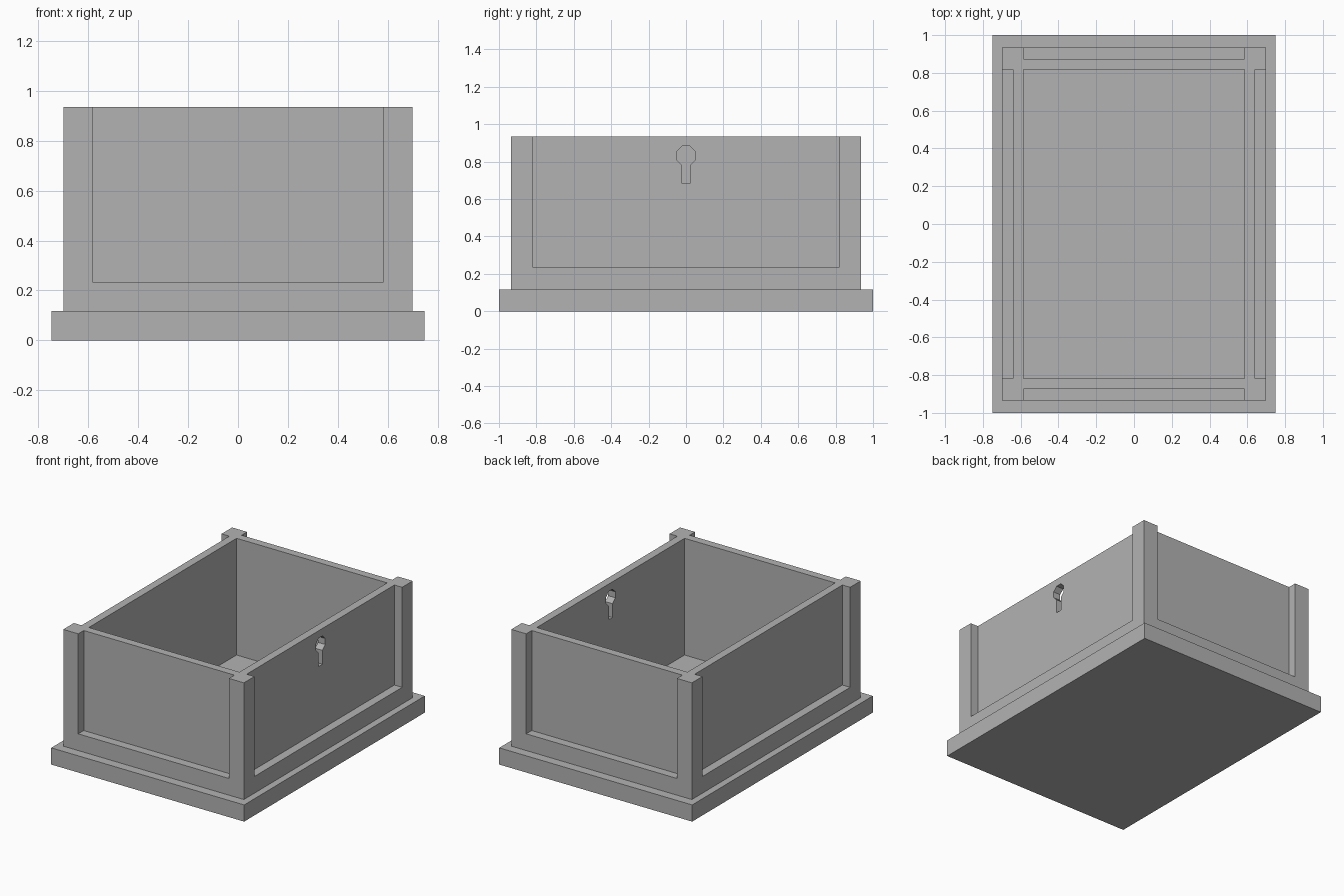
import bpy
import bmesh
import math

if "Cube" in bpy.data.objects:
    bpy.data.objects.remove(bpy.data.objects["Cube"])

grey = bpy.data.materials.new("plain grey")
grey.use_nodes = True
colour = (0.45, 0.45, 0.45, 1)
grey.diffuse_color = colour
grey.node_tree.nodes["Principled BSDF"].inputs["Base Color"].default_value = colour


def add_object(name, bm):
    bmesh.ops.recalc_face_normals(bm, faces=bm.faces)
    mesh = bpy.data.meshes.new(name)
    bm.to_mesh(mesh)
    bm.free()
    mesh.materials.append(grey)
    obj = bpy.data.objects.new(name, mesh)
    bpy.context.collection.objects.link(obj)
    return obj


def box(name, low, high):
    bm = bmesh.new()
    bmesh.ops.create_cube(bm, size=1)
    for v in bm.verts:
        v.co = [b if c > 0 else a for c, a, b in zip(v.co, low, high)]
    return add_object(name, bm)


def cut(target, cutters):
    """Subtract the cutters, keep the result as plain geometry, drop the cutters."""
    for cutter in cutters:
        cutter.hide_render = True
        mod = target.modifiers.new(cutter.name, 'BOOLEAN')
        mod.operation = 'DIFFERENCE'
        mod.solver = 'EXACT'
        mod.object = cutter
    bpy.context.view_layer.update()
    evaluated = target.evaluated_get(bpy.context.evaluated_depsgraph_get())
    result = bpy.data.meshes.new_from_object(evaluated)
    target.modifiers.clear()
    target.data = result
    for cutter in cutters:
        bpy.data.objects.remove(cutter)


# Main sizes
BASE_X, BASE_Y, BASE_TOP = 0.748, 1.0, 0.117
BODY_X, BODY_Y, TOP = 0.70, 0.935, 0.935
IN_X, IN_Y = 0.584, 0.818
WALL = 0.056
RAIL_TOP = 0.234

# Flat plinth, also the floor of the box
box("base", (-BASE_X, -BASE_Y, 0), (BASE_X, BASE_Y, BASE_TOP))

# Box body
body = box("box_body", (-BODY_X, -BODY_Y, BASE_TOP), (BODY_X, BODY_Y, TOP))

# Inside hollow and the four outer panel recesses, which leave corner posts
cutters = [box("cavity", (-IN_X, -IN_Y, 0), (IN_X, IN_Y, 2))]
for s in (-1, 1):
    xs = sorted((s * (IN_X + WALL), s))
    cutters.append(box("side_recess", (xs[0], -IN_Y, RAIL_TOP), (xs[1], IN_Y, 2)))
    ys = sorted((s * (IN_Y + WALL), s * 2))
    cutters.append(box("end_recess", (-IN_X, ys[0], RAIL_TOP), (IN_X, ys[1], 2)))

# Keyhole: octagon with a slot below, through the +x wall
apothem, centre, slot_end = 0.051, 0.832, 0.684
radius = apothem / math.cos(math.pi / 8)
points = []
for i in range(8):
    a = -math.pi * 3 / 8 + i * math.pi / 4
    points.append((radius * math.cos(a), centre + radius * math.sin(a)))
half_slot = points[0][0]
points += [(-half_slot, slot_end), (half_slot, slot_end)]
bm = bmesh.new()
face = bm.faces.new([bm.verts.new((0.56, y, z)) for y, z in points])
extruded = bmesh.ops.extrude_face_region(bm, geom=[face])["geom"]
bmesh.ops.translate(bm, vec=(0.12, 0, 0),
                    verts=[g for g in extruded if isinstance(g, bmesh.types.BMVert)])
cutters.append(add_object("keyhole", bm))

cut(body, cutters)
